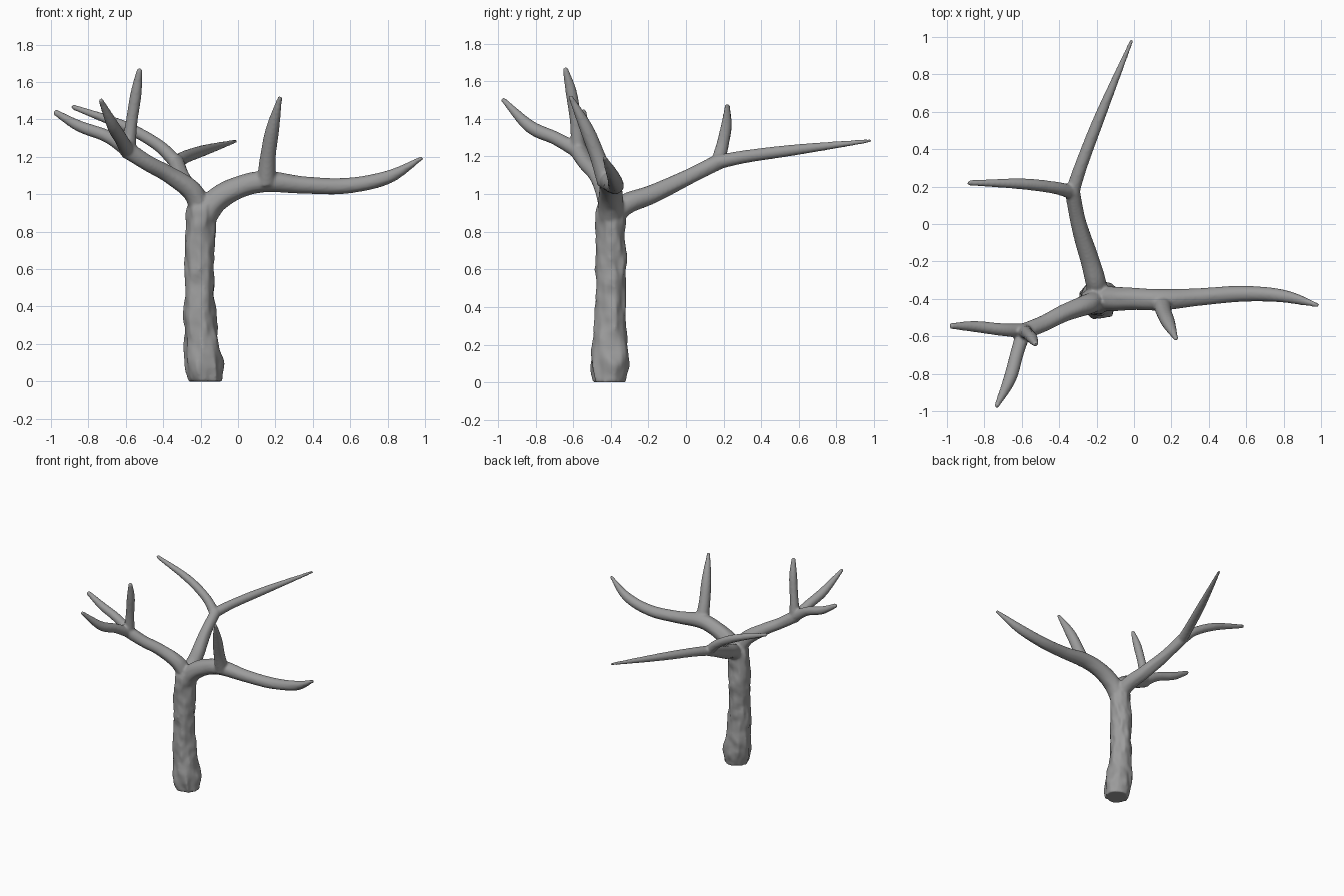
import bpy, bmesh, math
from mathutils import Vector, noise

if "Cube" in bpy.data.objects:
    bpy.data.objects.remove(bpy.data.objects["Cube"])

bark = bpy.data.materials.new("grey bark")
bark.use_nodes = True
bark.diffuse_color = (0.33, 0.33, 0.33, 1)
bsdf = bark.node_tree.nodes["Principled BSDF"]
bsdf.inputs["Base Color"].default_value = bark.diffuse_color
bsdf.inputs["Roughness"].default_value = 0.8

SIDES = 20


def spline(points, steps):
    """Smooth path through (x, y, z, radius) points."""
    pts = [Vector(p) for p in points]
    ext = [2 * pts[0] - pts[1]] + pts + [2 * pts[-1] - pts[-2]]
    out = []
    for a, b, c, d in zip(ext, ext[1:], ext[2:], ext[3:]):
        for i in range(steps):
            t = i / steps
            out.append(0.5 * (2 * b + (c - a) * t + (2 * a - 5 * b + 4 * c - d) * t**2
                              + (3 * b - a - 3 * c + d) * t**3))
    return out + [pts[-1]]


def limb(bm, points, rough=0.0, steps=8, round_tip=True):
    """Sweep a tapering tube along the path."""
    path = spline(points, steps)
    rings = []
    for i, p in enumerate(path):
        centre = p.xyz
        tangent = (path[min(i + 1, len(path) - 1)].xyz - path[max(i - 1, 0)].xyz).normalized()
        if i == 0 and rough:
            tangent = Vector((0, 0, 1))
        side = tangent.cross(Vector((0.3, 0.9, 0.1))).normalized()
        up = side.cross(tangent)
        ring = []
        for k in range(SIDES):
            a = math.tau * k / SIDES
            d = side * math.cos(a) + up * math.sin(a)
            bump = noise.noise(Vector((d.x * 2, d.y * 2, centre.z * 7)))
            bump += 0.5 * noise.noise(Vector((d.x * 4, d.y * 4, centre.z * 16)))
            ring.append(bm.verts.new(centre + d * (p.w + rough * bump)))
        rings.append(ring)
    for r, s in zip(rings, rings[1:]):
        for k in range(SIDES):
            j = (k + 1) % SIDES
            bm.faces.new((r[k], r[j], s[j], s[k]))
    bm.faces.new(rings[0][::-1])
    if round_tip:
        end = bm.verts.new(path[-1].xyz + tangent * path[-1].w * 0.6)
        for k in range(SIDES):
            bm.faces.new((rings[-1][k], rings[-1][(k + 1) % SIDES], end))
    else:
        bm.faces.new(rings[-1])


bm = bmesh.new()

# Trunk
limb(bm, [(-.17, -.405, 0, .088), (-.183, -.405, .1, .102), (-.195, -.402, .25, .09),
          (-.207, -.4, .4, .081), (-.205, -.4, .7, .081), (-.195, -.4, .9, .078),
          (-.185, -.4, .98, .05)], rough=0.017, steps=12)

# Left bough and its upright tine
limb(bm, [(-.19, -.4, .86, .065), (-.12, -.4, .965, .066), (0, -.4, 1.035, .06),
          (.15, -.405, 1.068, .058), (.35, -.39, 1.05, .047), (.58, -.373, 1.045, .043),
          (.8, -.385, 1.09, .036), (.985, -.434, 1.195, .01)], rough=0.004)
limb(bm, [(.15, -.42, 1.06, .052), (.16, -.47, 1.2, .042), (.185, -.53, 1.35, .036),
          (.225, -.615, 1.52, .012)])

# Back bough and its two tines
limb(bm, [(-.19, -.39, .88, .05), (-.205, -.31, .95, .055), (-.24, -.18, 1, .05),
          (-.295, 0, 1.085, .043), (-.33, .18, 1.175, .04)], rough=0.004)
limb(bm, [(-.33, .17, 1.17, .038), (-.28, .32, 1.2, .034), (-.18, .58, 1.235, .029),
          (-.012, .982, 1.284, .01)])
limb(bm, [(-.33, .17, 1.17, .038), (-.43, .195, 1.265, .033), (-.61, .215, 1.365, .029),
          (-.885, .22, 1.468, .014)])

# Front right bough and its three tines
limb(bm, [(-.19, -.4, .88, .055), (-.24, -.425, 1.01, .055), (-.37, -.475, 1.105, .046),
          (-.48, -.53, 1.165, .043), (-.59, -.575, 1.235, .045)], rough=0.004)
limb(bm, [(-.59, -.57, 1.22, .042), (-.57, -.585, 1.38, .032), (-.545, -.61, 1.54, .03),
          (-.526, -.642, 1.668, .015)])
limb(bm, [(-.58, -.57, 1.23, .04), (-.7, -.565, 1.31, .034), (-.85, -.548, 1.365, .03),
          (-.98, -.545, 1.44, .016)])
limb(bm, [(-.585, -.56, 1.22, .04), (-.625, -.69, 1.295, .036), (-.665, -.83, 1.36, .034),
          (-.735, -.975, 1.505, .013)])

bmesh.ops.recalc_face_normals(bm, faces=bm.faces)
mesh = bpy.data.meshes.new("bare_tree")
bm.to_mesh(mesh)
bm.free()
tree = bpy.data.objects.new("bare_tree", mesh)
bpy.context.collection.objects.link(tree)
mesh.materials.append(bark)

# Fuse the limbs into one skin with softened crotches
fuse = tree.modifiers.new("fuse", "REMESH")
fuse.mode = "VOXEL"
fuse.voxel_size = 0.009
fuse.use_smooth_shade = True
soften = tree.modifiers.new("soften", "SMOOTH")
soften.factor = 0.5
soften.iterations = 4
